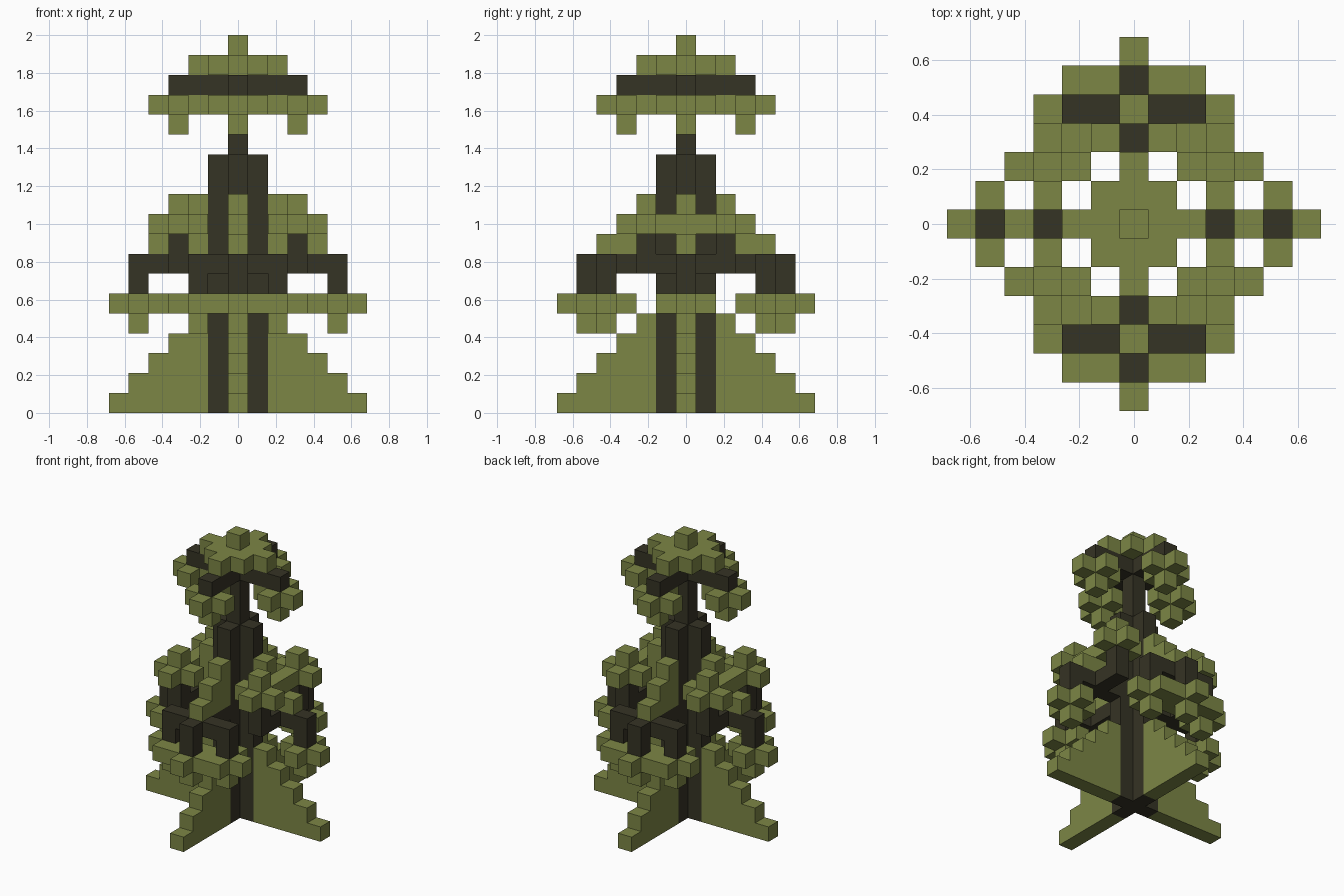
import bpy, bmesh
from mathutils import Vector

if "Cube" in bpy.data.objects:
    bpy.data.objects.remove(bpy.data.objects["Cube"], do_unlink=True)

U = 2 / 19  # edge length of one block


def material(name, rgb):
    m = bpy.data.materials.new(name)
    m.use_nodes = True
    m.diffuse_color = (*rgb, 1)
    m.node_tree.nodes["Principled BSDF"].inputs["Base Color"].default_value = (*rgb, 1)
    return m


LEAF = material("leaf green", (0.202, 0.238, 0.060))
BARK = material("dark bark", (0.036, 0.033, 0.018))


def box(x0, x1, y0, y1, z0, z1):
    """All block cells in an inclusive range."""
    return {(x, y, z) for x in range(x0, x1 + 1)
            for y in range(y0, y1 + 1) for z in range(z0, z1 + 1)}


def plus(cx, cy, z):
    return box(cx - 1, cx + 1, cy, cy, z, z) | box(cx, cx, cy - 1, cy + 1, z, z)


def build(name, cells, mat):
    """Make one closed object from the outer skin of a group of blocks."""
    bm = bmesh.new()
    verts = {}

    def vert(p):
        key = tuple(round(c * 2) for c in p)
        if key not in verts:
            verts[key] = bm.verts.new(p * U)
        return verts[key]

    for c in cells:
        centre = Vector(c) + Vector((0, 0, 0.5))
        for axis in range(3):
            for s in (-1, 1):
                n = Vector((0, 0, 0))
                n[axis] = s
                if tuple(int(a + b) for a, b in zip(c, n)) in cells:
                    continue
                u = Vector((0, 0, 0))
                u[(axis + 1) % 3] = 0.5
                v = n.cross(u)
                mid = centre + n * 0.5
                bm.faces.new([vert(mid + a * u + b * v)
                              for a, b in ((-1, -1), (1, -1), (1, 1), (-1, 1))])
    bmesh.ops.dissolve_limit(bm, angle_limit=0.01, verts=bm.verts[:], edges=bm.edges[:])
    me = bpy.data.meshes.new(name)
    bm.to_mesh(me)
    bm.free()
    me.materials.append(mat)
    ob = bpy.data.objects.new(name, me)
    bpy.context.collection.objects.link(ob)
    return ob


def turn(cells, n):
    """Quarter turns about the vertical axis."""
    for _ in range(n):
        cells = {(-y, x, z) for x, y, z in cells}
    return cells


def mirror(cells, sx, sy):
    return {(x * sx, y * sy, z) for x, y, z in cells}


# Trunk: cross-shaped shaft with a thin neck
build("trunk", box(-1, 1, 0, 0, 0, 12) | box(0, 0, -1, 1, 0, 12) | box(0, 0, 0, 0, 13, 15), BARK)

# Stepped fins around the trunk, and the crown's hanging blossoms
root_fin, upper_fin = set(), set()
for z in range(5):
    root_fin |= box(2, 6 - z, 0, 0, z, z)
for z in range(8, 11):
    upper_fin |= box(2, 12 - z, 0, 0, z, z)
crown_blossom = plus(3, 0, 15) | {(3, 0, 14)}
for n, side in enumerate(("left", "back", "right", "front")):
    build("root_fin_" + side, turn(root_fin, n), LEAF)
    build("upper_fin_" + side, turn(upper_fin, n), LEAF)
    build("crown_blossom_" + side, turn(crown_blossom, n), LEAF)

# Crown: dark cross of twigs with a leafy cap and tip
build("crown_twigs", box(-3, 3, 0, 0, 16, 16) | box(0, 0, -3, 3, 16, 16), BARK)
build("crown_cap", box(-1, 1, -1, 1, 17, 17) | box(-2, 2, 0, 0, 17, 17)
      | box(0, 0, -2, 2, 17, 17) | {(0, 0, 18)}, LEAF)

# Side branches: drooping end plus a cross piece with raised ends
side_branch = (box(2, 5, 0, 0, 7, 7) | {(5, 0, 6)} | box(3, 3, -2, 2, 7, 7)
               | {(3, -2, 8), (3, 2, 8)})
side_blossom = plus(5, 0, 5) | {(5, 0, 4)}
for s, side in ((1, "left"), (-1, "right")):
    build("branch_" + side, mirror(side_branch, s, 1), BARK)
    build("low_blossom_" + side, mirror(side_blossom, s, 1), LEAF)

# Front and back branches: three drooping ends
long_branch = (box(0, 0, 2, 5, 7, 7) | {(0, 5, 6)} | box(-2, 2, 4, 4, 7, 7)
               | {(-2, 4, 6), (2, 4, 6)})
end_blossom = plus(0, 5, 5) | {(0, 5, 4)}
corner_low = plus(2, 4, 5) | {(2, 4, 4)}
corner_high = plus(3, 2, 9) | {(3, 2, 10)}
for sy, end in ((-1, "front"), (1, "back")):
    build("branch_" + end, mirror(long_branch, 1, sy), BARK)
    build("low_blossom_" + end, mirror(end_blossom, 1, sy), LEAF)
    for sx, side in ((1, "left"), (-1, "right")):
        build(f"low_blossom_{end}_{side}", mirror(corner_low, sx, sy), LEAF)
        build(f"high_blossom_{end}_{side}", mirror(corner_high, sx, sy), LEAF)
